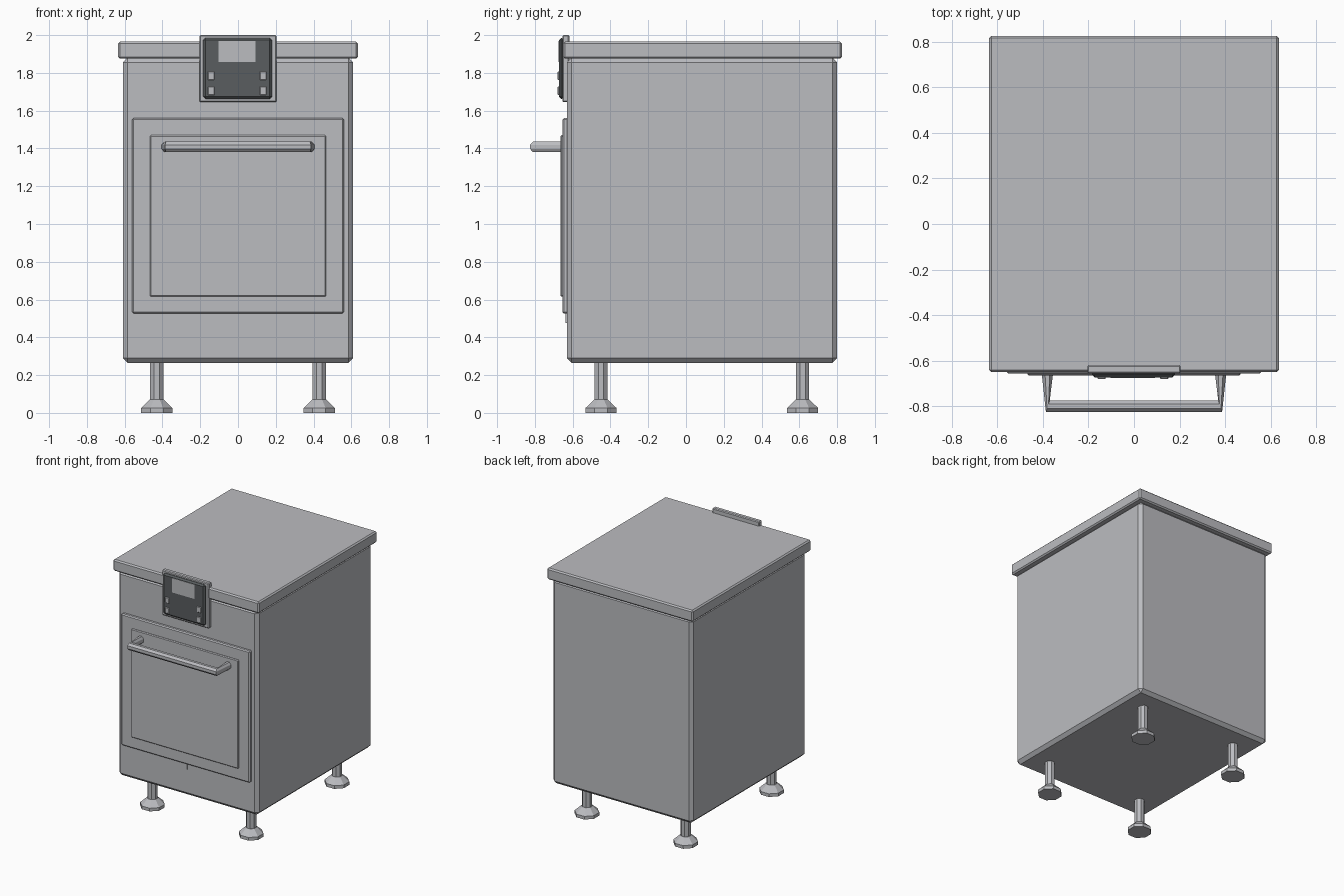
import bpy, bmesh
from math import cos, sin, pi

cube = bpy.data.objects.get("Cube")
if cube:
    bpy.data.objects.remove(cube, do_unlink=True)


def material(name, rgb):
    mat = bpy.data.materials.new(name)
    mat.use_nodes = True
    mat.diffuse_color = (*rgb, 1)
    mat.node_tree.nodes["Principled BSDF"].inputs["Base Color"].default_value = (*rgb, 1)
    return mat


steel = material("steel grey", (0.5, 0.505, 0.53))
dark = material("dark panel grey", (0.1, 0.11, 0.115))


def finish(bm, name, mat):
    bmesh.ops.recalc_face_normals(bm, faces=bm.faces)
    mesh = bpy.data.meshes.new(name)
    bm.to_mesh(mesh)
    bm.free()
    mesh.materials.append(mat)
    obj = bpy.data.objects.new(name, mesh)
    bpy.context.collection.objects.link(obj)
    return obj


def box(name, xs, ys, zs, mat=steel, bevel=0.0):
    """Box between the given limits, with chamfered edges."""
    bm = bmesh.new()
    bmesh.ops.create_cube(bm, size=1)
    for v in bm.verts:
        v.co = [lim[0] if c < 0 else lim[1] for c, lim in zip(v.co, (xs, ys, zs))]
    if bevel:
        bmesh.ops.bevel(bm, geom=bm.edges[:], offset=bevel, segments=1,
                        profile=0.5, affect='EDGES')
    return finish(bm, name, mat)


def loft(name, rings, mat=steel):
    """Closed skin through equally sized rings of points."""
    bm = bmesh.new()
    loops = [[bm.verts.new(p) for p in ring] for ring in rings]
    n = len(loops[0])
    for a, b in zip(loops, loops[1:]):
        for i in range(n):
            j = (i + 1) % n
            bm.faces.new((a[i], a[j], b[j], b[i]))
    bm.faces.new(loops[0])
    bm.faces.new(loops[-1])
    return finish(bm, name, mat)


# Cabinet and worktop
box("cabinet", (-0.61, 0.61), (-0.63, 0.80), (0.265, 1.88), bevel=0.025)
box("worktop", (-0.635, 0.635), (-0.65, 0.825), (1.875, 1.965), bevel=0.01)

# Door with raised centre panel and a small marker below
box("door", (-0.56, 0.56), (-0.655, -0.62), (0.525, 1.56), bevel=0.008)
box("door_panel", (-0.467, 0.467), (-0.665, -0.645), (0.615, 1.47), bevel=0.006)
box("door_marker", (-0.003, 0.003), (-0.637, -0.625), (0.475, 0.53))

# Door handle: tapered posts mitred into a straight bar
angles = [2 * pi * (i + 0.5) / 8 for i in range(8)]


def handle_ring(side, x, rx, y, ry):
    return [(side * (x + rx * cos(a)), y - ry * cos(a), 1.408 + 0.03 * sin(a))
            for a in angles]


loft("door_handle", [
    handle_ring(-1, 0.38, 0.027, -0.655, 0),
    handle_ring(-1, 0.378, 0.009, -0.80, 0.027),
    handle_ring(1, 0.378, 0.009, -0.80, 0.027),
    handle_ring(1, 0.38, 0.027, -0.655, 0)])

# Control unit: back plate, dark fascia, screen and four buttons
box("control_plate", (-0.205, 0.205), (-0.655, -0.618), (1.645, 2.0), bevel=0.006)
box("control_fascia", (-0.185, 0.18), (-0.673, -0.645), (1.663, 1.985), dark, bevel=0.012)
box("control_screen", (-0.103, 0.093), (-0.675, -0.668), (1.857, 1.97))
for side, x in (("right", -0.142), ("left", 0.133)):
    for level, z in (("lower", 1.705), ("upper", 1.785)):
        box(f"{level}_{side}_button", (x - 0.018, x + 0.018), (-0.68, -0.668),
            (z - 0.022, z + 0.022), bevel=0.003)

# Legs with flared feet
profile = ((0.083, 0), (0.083, 0.025), (0.037, 0.07), (0.035, 0.07), (0.035, 0.28))
for side, x in (("right", -0.43), ("left", 0.43)):
    for end, y in (("front", -0.45), ("back", 0.617)):
        loft(f"{end}_{side}_leg",
             [[(x + r * cos(a) / cos(pi / 8), y + r * sin(a) / cos(pi / 8), z)
               for a in angles] for r, z in profile])
